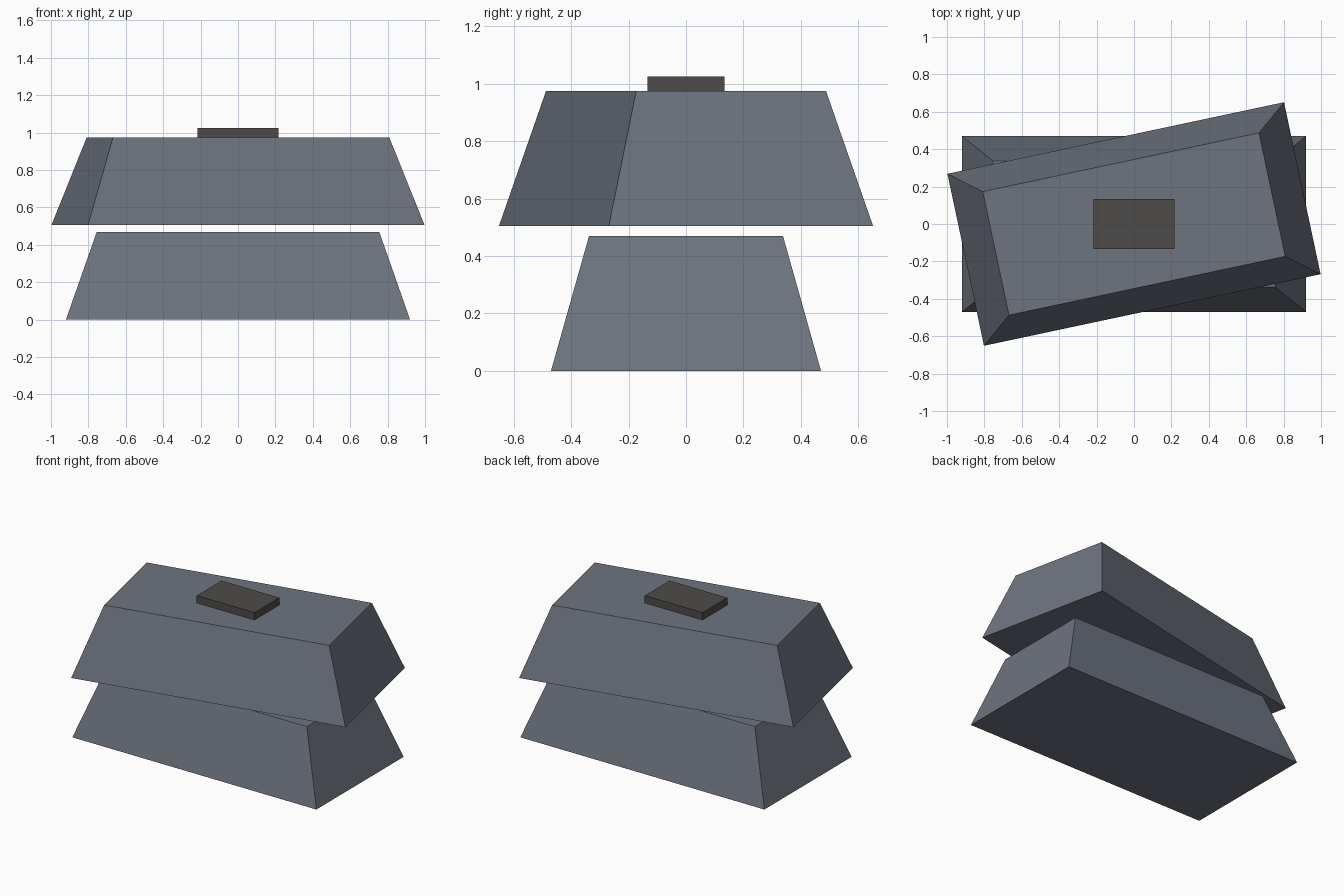
import bpy
import bmesh
import math

default_cube = bpy.data.objects.get("Cube")
if default_cube:
    bpy.data.objects.remove(default_cube, do_unlink=True)


def make_material(name, rgb):
    mat = bpy.data.materials.new(name)
    mat.use_nodes = True
    color = (*rgb, 1.0)
    mat.diffuse_color = color
    mat.node_tree.nodes["Principled BSDF"].inputs["Base Color"].default_value = color
    return mat


def tapered_block(name, base, top, height, z, mat, angle=0.0):
    """Flat-sided block whose footprint shrinks from base to top size."""
    bm = bmesh.new()
    bmesh.ops.create_cube(bm, size=1.0)
    for v in bm.verts:
        size = top if v.co.z > 0 else base
        v.co.x *= size[0]
        v.co.y *= size[1]
        v.co.z = (v.co.z + 0.5) * height
    mesh = bpy.data.meshes.new(name)
    bm.to_mesh(mesh)
    bm.free()
    mesh.materials.append(mat)
    obj = bpy.data.objects.new(name, mesh)
    obj.location.z = z
    obj.rotation_euler.z = math.radians(angle)
    bpy.context.collection.objects.link(obj)
    return obj


metal = make_material("blue_grey_metal", (0.153, 0.172, 0.212))
dark = make_material("dark_grey_stamp", (0.073, 0.071, 0.068))

# Two stacked ingots, the upper one turned slightly
BASE, TOP, HEIGHT = (1.84, 0.94), (1.51, 0.675), 0.47
tapered_block("lower_ingot", BASE, TOP, HEIGHT, 0.0, metal)
tapered_block("upper_ingot", BASE, TOP, HEIGHT, 0.505, metal, angle=12)

# Raised stamp plate on top
PLATE = (0.435, 0.267)
tapered_block("stamp_plate", PLATE, PLATE, 0.05, 0.975, dark)
